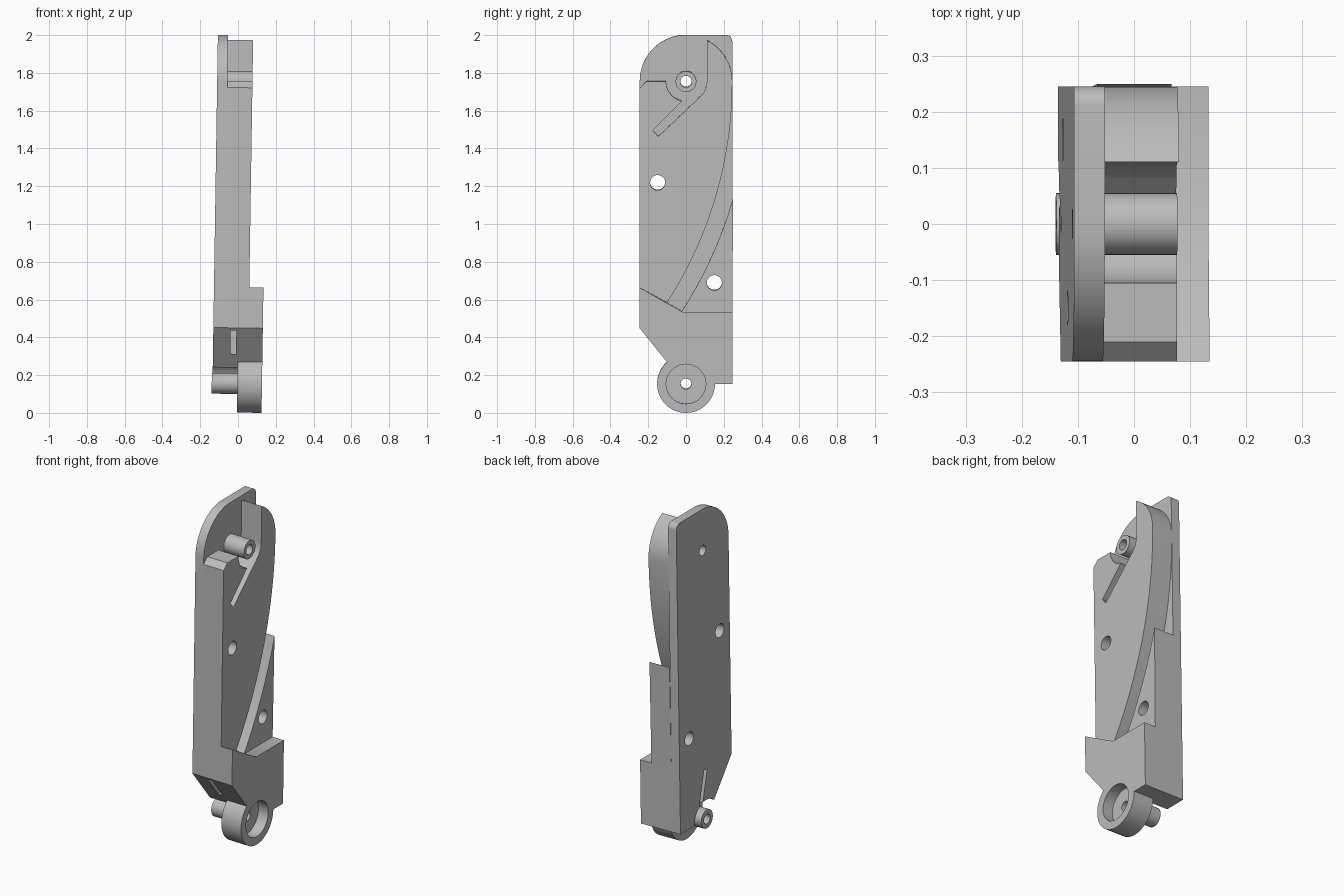
import bpy, bmesh
from math import sin, cos, radians
from mathutils import Matrix

if "Cube" in bpy.data.objects:
    bpy.data.objects.remove(bpy.data.objects["Cube"], do_unlink=True)

grey = bpy.data.materials.new("light_grey")
grey.use_nodes = True
grey.diffuse_color = (0.5, 0.5, 0.5, 1)
grey.node_tree.nodes["Principled BSDF"].inputs["Base Color"].default_value = (0.5, 0.5, 0.5, 1)

# The whole part leans slightly towards +x
LEAN = Matrix.Translation((0, 0, 1)) @ Matrix.Rotation(0.0155, 4, 'Y') @ Matrix.Translation((0, 0, -1))

# Layer heights along x
BACK, FLOOR, TOP, FOOT, MID = -0.122, -0.0675, 0.065, 0.14, 0.01
HINGE, PIVOT, SWEEP = (0, 0.155), (0, 1.755), (-1.895, 1.75)


def arc(centre, r, a, b, n=16):
    """Points on an arc in the y-z plane, angles in degrees."""
    angles = [radians(a + (b - a) * i / n) for i in range(n + 1)]
    return [(centre[0] + r * cos(t), centre[1] + r * sin(t)) for t in angles]


def circle(centre, r):
    return arc(centre, r, 0, 360 * 47 / 48, 47)


def prism(name, outline, x0, x1):
    """Extrude a y-z outline from x0 to x1."""
    bm = bmesh.new()
    face = bm.faces.new([bm.verts.new((x0, y, z)) for y, z in outline])
    out = bmesh.ops.extrude_face_region(bm, geom=[face])
    verts = [v for v in out["geom"] if isinstance(v, bmesh.types.BMVert)]
    bmesh.ops.translate(bm, vec=(x1 - x0, 0, 0), verts=verts)
    bmesh.ops.recalc_face_normals(bm, faces=bm.faces)
    mesh = bpy.data.meshes.new(name)
    bm.to_mesh(mesh)
    bm.free()
    obj = bpy.data.objects.new(name, mesh)
    bpy.context.collection.objects.link(obj)
    return obj


def part(name, outline, x0, x1, cuts=()):
    """A finished part: prism, minus (outline, x0, x1) cuts, leaned and shaded."""
    obj = prism(name, outline, x0, x1)
    cutters = []
    for cut in cuts:
        cutter = prism("cutter", *cut)
        cutter.hide_render = True
        mod = obj.modifiers.new("cut", 'BOOLEAN')
        mod.operation, mod.solver, mod.object = 'DIFFERENCE', 'EXACT', cutter
        cutters.append(cutter)
    if cutters:
        deps = bpy.context.evaluated_depsgraph_get()
        mesh = bpy.data.meshes.new_from_object(obj.evaluated_get(deps))
        obj.modifiers.clear()
        obj.data = mesh
        for cutter in cutters:
            bpy.data.objects.remove(cutter, do_unlink=True)
    obj.data.transform(LEAN)
    obj.data.materials.clear()
    obj.data.materials.append(grey)
    bpy.ops.object.select_all(action='DESELECT')
    obj.select_set(True)
    bpy.context.view_layer.objects.active = obj
    bpy.ops.object.shade_smooth_by_angle(angle=radians(30))
    return obj


def hole(centre, r):
    return (circle(centre, r), -0.3, 0.3)


front_hole, rear_hole = hole((-0.15, 1.22), 0.04), hole((0.15, 0.69), 0.04)
pivot_hole, hinge_hole = hole(PIVOT, 0.03), hole(HINGE, 0.028)
side_slot = ([(0.035, 0.25), (0.065, 0.25), (0.015, 0.45), (-0.015, 0.45)], -0.2, 0)
front_slot = ([(-0.3, 0.31), (-0.1, 0.31), (-0.1, 0.437), (-0.3, 0.437)], -0.03, 0)

# Lower edge with clearance around the hinge hub
lower_edge = [(-0.245, 0.45), (-0.075, 0.24)] + arc(HINGE, 0.113, 131, 0) + [(0.245, 0.155)]
foot_top = [(0.245, 0.535), (-0.015, 0.535), (-0.245, 0.665)]

# Back plate with rounded top
part("back_plate",
     lower_edge + arc((0.21, 1.965), 0.035, 0, 90, 8) + arc((0, 1.755), 0.245, 90, 180, 24),
     BACK, FLOOR, [front_hole, rear_hole, pivot_hole, side_slot])

# Raised body: swept rear edge, pivot pocket and diagonal slot
part("raised_body",
     [(-0.245, 0.665)] + arc(SWEEP, 2.14, -33, 0, 32)
     + arc(PIVOT, 0.245, 2, 63.3) + [(0.11, 1.755)]
     + arc(PIVOT, 0.11, -3, -43, 8) + [(-0.147, 1.464), (-0.175, 1.497)]
     + arc(PIVOT, 0.105, 259, 180) + [(-0.21, 1.755), (-0.245, 1.722)],
     FLOOR, TOP, [front_hole])

# Rear wedge beyond the curved groove
part("rear_wedge", [(0.245, 0.535)] + arc(SWEEP, 2.23, -15.9, -33),
     FLOOR, TOP, [rear_hole])

# Foot, inner half and outer half with hinge cup
part("foot_inner", lower_edge + foot_top, FLOOR, MID, [side_slot, front_slot])
part("foot_hinge_cup",
     [(-0.245, 0.45)] + arc(HINGE, 0.153, 131, 360, 40) + [(0.245, 0.155)] + foot_top,
     MID, FOOT, [(circle(HINGE, 0.105), 0.075, 0.3), hinge_hole])

# Hinge hub and pivot boss
part("hinge_hub", circle(HINGE, 0.055), -0.126, MID, [hinge_hole])
part("pivot_boss", circle(PIVOT, 0.055), FLOOR, TOP, [pivot_hole])
